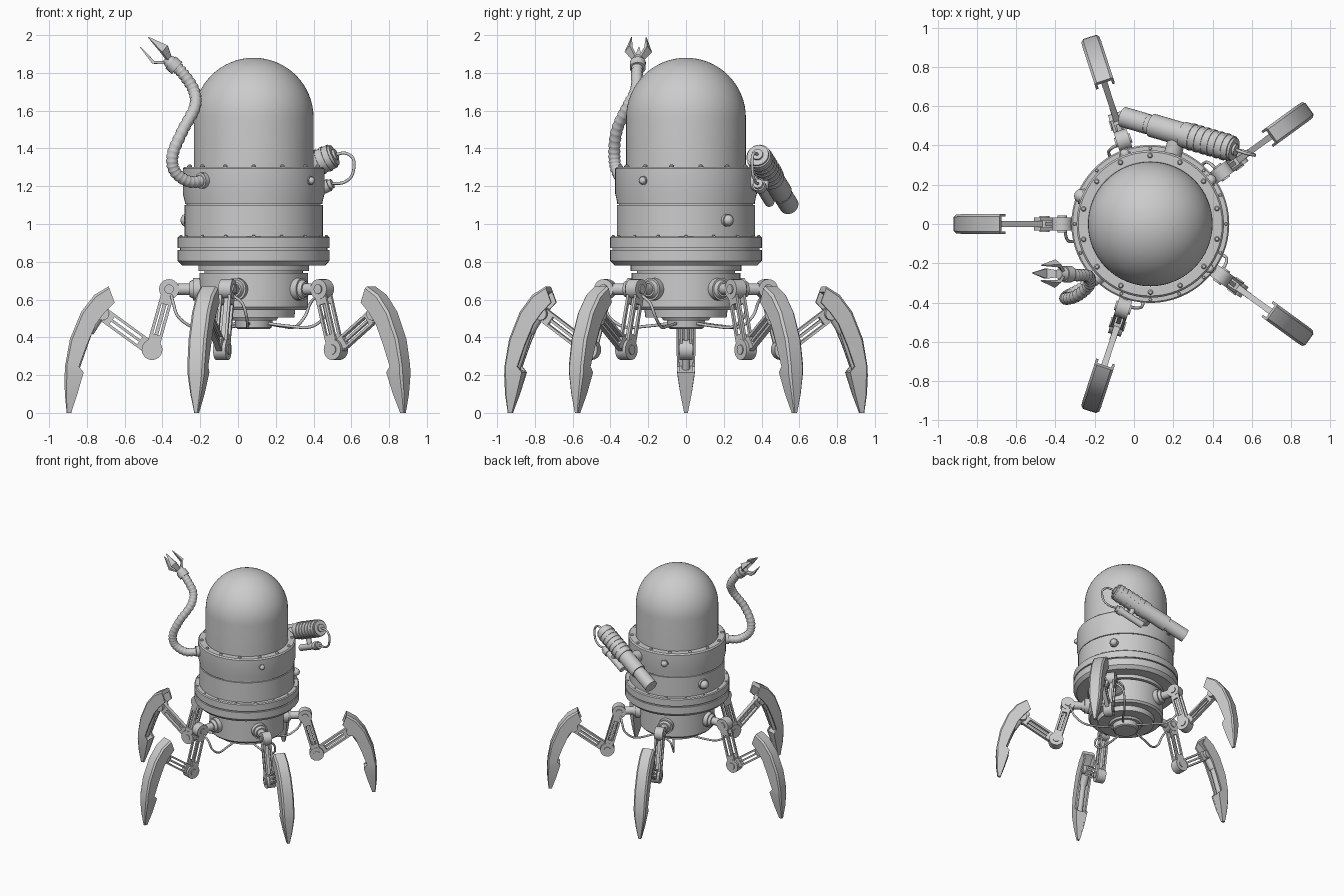
import bpy, bmesh
from math import pi, cos, sin, radians
from mathutils import Vector as V, Matrix as M

if "Cube" in bpy.data.objects:
    bpy.data.objects.remove(bpy.data.objects["Cube"])

CX = 0.083                      # body axis
AXIS = V((CX, 0, 0))

def finish(name, bm, loc=(0, 0, 0)):
    bmesh.ops.recalc_face_normals(bm, faces=bm.faces)
    me = bpy.data.meshes.new(name)
    bm.to_mesh(me)
    bm.free()
    ob = bpy.data.objects.new(name, me)
    ob.location = loc
    bpy.context.collection.objects.link(ob)
    return ob

def lathe(name, prof, seg=64, loc=AXIS):
    bm = bmesh.new()
    vs = [bm.verts.new((r, 0, z)) for r, z in prof]
    es = [bm.edges.new(p) for p in zip(vs, vs[1:])]
    bmesh.ops.spin(bm, geom=vs + es, cent=(0, 0, 0), axis=(0, 0, 1), angle=2 * pi, steps=seg)
    bmesh.ops.remove_doubles(bm, verts=bm.verts, dist=1e-5)
    return finish(name, bm, loc)

def rod(bm, a, b, r0, r1=None, seg=20):
    a, b = V(a), V(b)
    rot = (b - a).to_track_quat('Z', 'Y').to_matrix().to_4x4()
    bmesh.ops.create_cone(bm, cap_ends=True, segments=seg, radius1=r0, radius2=r0 if r1 is None else r1,
                          depth=(b - a).length, matrix=M.Translation((a + b) / 2) @ rot)

def ball(bm, c, r, seg=16):
    bmesh.ops.create_uvsphere(bm, u_segments=seg, v_segments=seg // 2, radius=r, matrix=M.Translation(c))

def bar(bm, a, b, height, thick, y=0, off=0):
    # box between two (r, z) points in the leg plane
    a, b = V((a[0], y, a[1])), V((b[0], y, b[1]))
    d = (b - a).normalized()
    n = d.cross(V((0, 1, 0)))
    rot = M((d, V((0, 1, 0)), n)).transposed().to_4x4()
    mat = M.Translation((a + b) / 2 + n * off) @ rot @ M.Diagonal(((b - a).length, thick, height, 1))
    bmesh.ops.create_cube(bm, size=1, matrix=mat)

def smooth_path(pts, n):
    p = [V(q) for q in pts]
    p = [2 * p[0] - p[1]] + p + [2 * p[-1] - p[-2]]
    out = []
    for i in range(1, len(p) - 2):
        a, b, c, d = p[i - 1:i + 3]
        for k in range(n):
            t = k / n
            out.append(0.5 * (2 * b + (c - a) * t + (2 * a - 5 * b + 4 * c - d) * t * t
                              + (3 * b - a - 3 * c + d) * t ** 3))
    return out + [p[-2]]

def hose(name, pts, r, n=6, ribs=False):
    cu = bpy.data.curves.new(name, 'CURVE')
    cu.dimensions = '3D'
    cu.bevel_depth = r
    cu.bevel_resolution = 4 if ribs else 2
    cu.use_fill_caps = True
    path = smooth_path(pts, n)
    sp = cu.splines.new('POLY')
    sp.points.add(len(path) - 1)
    for i, q in enumerate(path):
        sp.points[i].co = (*q, 1)
        sp.points[i].radius = 0.86 if ribs and i % 3 == 0 else 1
    ob = bpy.data.objects.new(name, cu)
    bpy.context.collection.objects.link(ob)
    return ob

def polar(a, r, z):
    return V((CX + r * cos(radians(a)), r * sin(radians(a)), z))

# body shells
R = 0.317
lathe("dome", [(R, 1.28)] + [(R * cos(i * pi / 32), 1.563 + R * sin(i * pi / 32)) for i in range(16)] + [(0, 1.88)])
lathe("collar", [(0.30, 1.29), (0.32, 1.303), (0.366, 1.303), (0.375, 1.293), (0.375, 1.16), (0.364, 1.115),
                 (0.364, 1.107), (0.355, 1.107), (0.355, 1.10), (0.366, 1.10), (0.366, 0.92)])
lathe("flange", [(0.36, 0.935), (0.395, 0.935), (0.402, 0.928), (0.402, 0.873), (0.39, 0.873), (0.39, 0.863),
                 (0.402, 0.863), (0.402, 0.805), (0.378, 0.78), (0.28, 0.78)])
lathe("lower_hub", [(0.28, 0.785), (0.293, 0.785), (0.293, 0.752), (0.26, 0.752), (0.26, 0.74), (0.288, 0.74),
                    (0.288, 0.56), (0.275, 0.545), (0.22, 0.545), (0.215, 0.505), (0.13, 0.505), (0.12, 0.49),
                    (0.10, 0.49), (0.095, 0.452), (0.085, 0.445), (0, 0.445)])

# bolts around collar and flange
bm = bmesh.new()
for i in range(14):
    ball(bm, polar(i * 360 / 14 + 13, 0.348, 1.302), 0.014, 10)
for i in range(16):
    ball(bm, polar(i * 22.5, 0.385, 0.934), 0.009, 8)
finish("bolts", bm)

# knobs on the body sides
bm = bmesh.new()
for a, z, r in ((-37, 1.23, 0.024), (36, 1.02, 0.034), (158, 1.02, 0.042), (110, 1.22, 0.03)):
    rod(bm, polar(a, 0.34, z), polar(a, 0.382, z), r)
    ball(bm, polar(a, 0.38, z), r * 0.85)
finish("side_knobs", bm)

# leg parts, built once along +x from the body axis
HIP, KNEE, ANKLE = (0.448, 0.655), (0.538, 0.335), (0.80, 0.525)
bm = bmesh.new()
rod(bm, (0.25, 0, 0.655), (0.32, 0, 0.655), 0.06)
rod(bm, (0.32, 0, 0.655), (0.34, 0, 0.655), 0.05, 0.04)
rod(bm, (0.30, 0, 0.655), (0.43, 0, 0.655), 0.031)
rod(bm, (HIP[0], -0.034, HIP[1]), (HIP[0], 0.034, HIP[1]), 0.053, seg=24)
rod(bm, (HIP[0], -0.042, HIP[1]), (HIP[0], 0.042, HIP[1]), 0.025)
hip = finish("hip_joint", bm)

bm = bmesh.new()
for y in (-0.025, 0.025):
    for off in (-0.026, 0.026):
        bar(bm, HIP, KNEE, 0.016, 0.014, y, off)
    for t in (0.2, 0.8):
        p, q = [V(HIP).lerp(V(KNEE), t + s) for s in (-0.05, 0.05)]
        bar(bm, p, q, 0.06, 0.014, y)
bar(bm, HIP, KNEE, 0.02, 0.022)
rod(bm, (KNEE[0], -0.034, KNEE[1]), (KNEE[0], 0.034, KNEE[1]), 0.055, seg=24)
rod(bm, (KNEE[0], -0.04, KNEE[1]), (KNEE[0], 0.04, KNEE[1]), 0.026)
upper = finish("upper_link_and_knee", bm)

bm = bmesh.new()
for off in (-0.03, 0, 0.03):
    bar(bm, KNEE, ANKLE, 0.014, 0.03 if off else 0.018, 0, off)
for t in (0.2, 0.86):
    p, q = [V(KNEE).lerp(V(ANKLE), t + s) for s in (-0.05, 0.05)]
    bar(bm, p, q, 0.066, 0.032)
rod(bm, (ANKLE[0], -0.04, ANKLE[1]), (ANKLE[0], 0.04, ANKLE[1]), 0.035)
lower = finish("lower_link", bm)

# foot shell: channel section lofted from top to tip (outer, inner, half width, floor depth)
stations = [((.768, .67), (.736, .585), .05, .35), ((.843, .625), (.79, .53), .05, .35),
            ((.913, .535), (.835, .47), .05, .35), ((.973, .39), (.883, .36), .05, .35),
            ((.998, .25), (.925, .245), .048, .35), ((1.001, .2), (.90, .215), .046, .98),
            ((1.0, .1), (.933, .1), .03, .98), ((.99, 0), (.966, 0), .01, .98)]
bm = bmesh.new()
rings = []
for o, i, w, f in stations:
    o, i = V(o), V(i)
    e, fl, u = o.lerp(i, 0.12), o.lerp(i, f), w * 0.74
    sec = [(o, w * .75), (o, -w * .75), (e, -w), (i, -w), (i, -u), (fl, -u), (fl, u), (i, u), (i, w), (e, w)]
    rings.append([bm.verts.new((p.x, y, p.y)) for p, y in sec])
for a, b in zip(rings, rings[1:]):
    for k in range(10):
        bm.faces.new((a[k], a[k - 1], b[k - 1], b[k]))
bm.faces.new(rings[0])
bm.faces.new(rings[-1])
foot = finish("foot_claw", bm)

bm = bmesh.new()
rod(bm, (0.79, 0, 0.56), (0.875, 0, 0.43), 0.03, seg=14)
rod(bm, (0.875, 0, 0.43), (0.945, 0, 0.23), 0.021, seg=14)
strut = finish("foot_piston", bm)

cable = hose("leg_cable", [(0.08, 0, 0.475), (0.2, 0.03, 0.46), (0.32, 0.07, 0.455), (0.40, 0.09, 0.51),
                           (0.425, 0.075, 0.58), (0.435, 0.03, 0.62)], 0.008)

for part in (hip, upper, lower, foot, strut, cable):
    for k in range(5):
        ob = part if k == 0 else part.copy()
        if k:
            bpy.context.collection.objects.link(ob)
        ob.location = AXIS
        ob.rotation_euler.z = radians(36 + 72 * k)

# shoulder gun
A, B = V((0.51, 0.38, 1.365)), V((-0.055, 0.545, 1.10))
g = lambda t: A.lerp(B, t)
bm = bmesh.new()
for t0, t1, r in ((0, .03, .058), (.02, .46, .066), (.46, .74, .06), (.74, .78, .05), (.78, 1, .052), (-.02, .02, .03)):
    rod(bm, g(t0), g(t1), r, seg=28)
for k in range(6):
    rod(bm, g(.07 + k * .06), g(.09 + k * .06), .070, seg=28)
finish("gun_barrel", bm)
bm = bmesh.new()
s0 = V((0.50, 0.38, 1.215))
s1 = s0 + (B - A) * 0.38
rod(bm, s0, s1, 0.026)
rod(bm, s0 + (B - A) * 0.03, s0 + (B - A) * 0.09, 0.034)
rod(bm, polar(72, 0.35, 1.22), g(.5), 0.045)
rod(bm, (s0 + s1) / 2, g(.3), 0.02)
finish("gun_mount", bm)
hose("gun_cable", [g(-.01), (0.57, 0.36, 1.375), (0.612, 0.35, 1.34), (0.605, 0.355, 1.26), (0.56, 0.37, 1.22), s0], 0.008)

# ribbed arm with gripper
hose("ribbed_arm", [(-.17, -.26, 1.23), (-.26, -.325, 1.225), (-.335, -.365, 1.28), (-.345, -.38, 1.37),
                    (-.29, -.365, 1.5), (-.228, -.31, 1.62), (-.235, -.265, 1.71), (-.295, -.26, 1.80),
                    (-.35, -.255, 1.85)], 0.032, 12, True)
bm = bmesh.new()
d = V((-.75, .03, .66)).normalized()
base = V((-.345, -.255, 1.845))
rod(bm, polar(225, 0.33, 1.23), polar(225, 0.40, 1.23), 0.042)
rod(bm, base - d * .03, base + d * .015, 0.042)
rod(bm, base + d * .015, base + d * .05, 0.036, 0.026)
up = d.cross(V((0, 1, 0))).normalized()
for k in range(3):
    n = M.Rotation(radians(120 * k), 3, d) @ up
    side = d.cross(n)
    # each finger: flat tapered blade bending forward
    secs = [(base + d * .03 + n * .015, .014, .01), (base + d * .085 + n * .06, .026, .009),
            (base + d * .19 + n * .045, .002, .002)]
    prev = None
    for c, w, h in secs:
        ring = [bm.verts.new(c + side * w * a + n * h * b) for a, b in ((1, 1), (-1, 1), (-1, -1), (1, -1))]
        if prev:
            for j in range(4):
                bm.faces.new((prev[j], prev[j - 1], ring[j - 1], ring[j]))
        else:
            bm.faces.new(ring)
        prev = ring
    bm.faces.new(prev)
finish("gripper", bm)

# smooth shading with sharp edges kept
for ob in bpy.context.scene.objects:
    ob.select_set(ob.type == 'MESH')
bpy.context.view_layer.objects.active = foot
bpy.ops.object.shade_smooth_by_angle(angle=radians(32))
